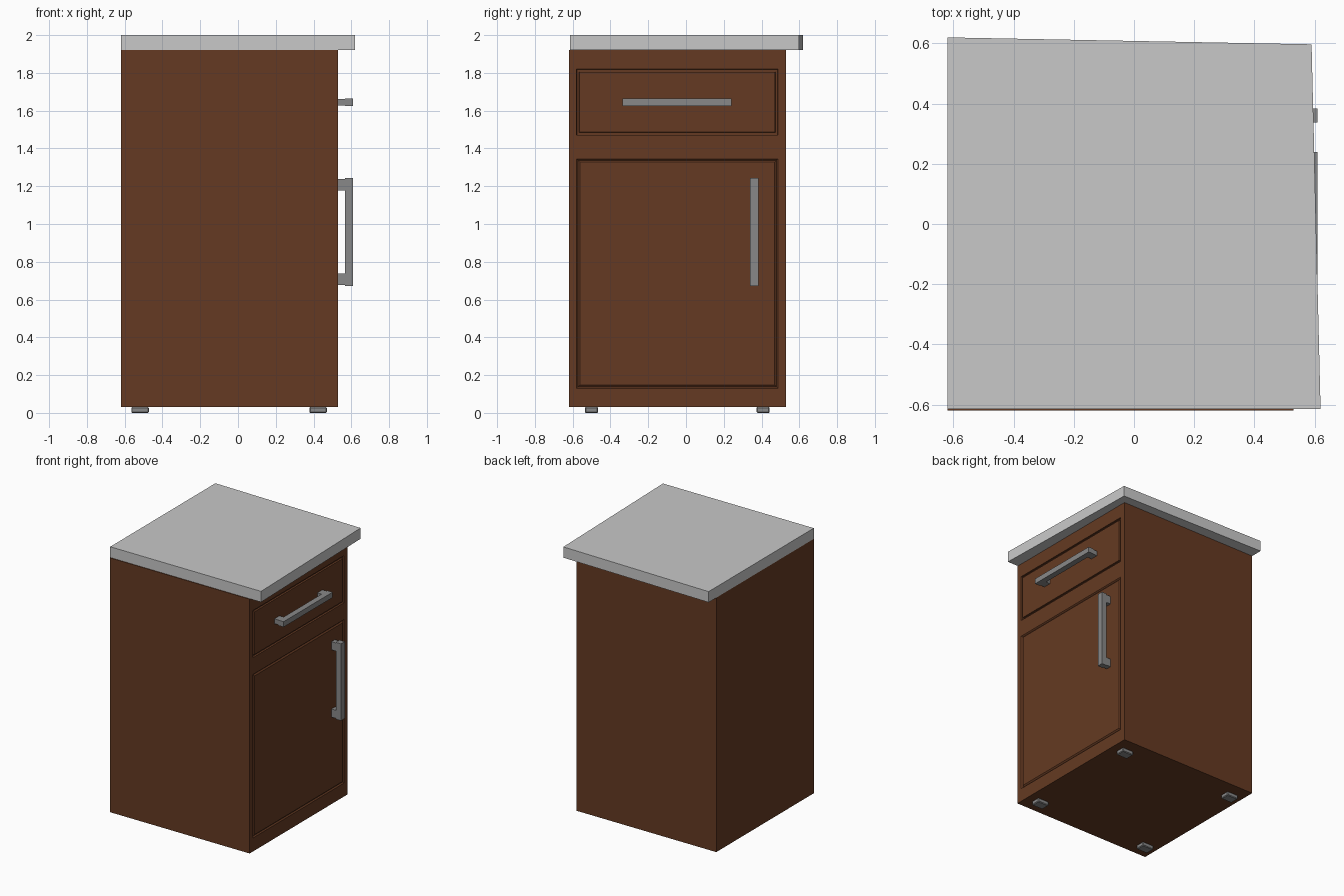
import bpy, bmesh
from mathutils import Vector

if "Cube" in bpy.data.objects:
    bpy.data.objects.remove(bpy.data.objects["Cube"])


def material(name, rgb):
    m = bpy.data.materials.new(name)
    m.use_nodes = True
    colour = (*rgb, 1)
    m.diffuse_color = colour
    m.node_tree.nodes["Principled BSDF"].inputs["Base Color"].default_value = colour
    return m


wood = material("brown wood", (0.13, 0.042, 0.016))
stone = material("pale stone", (0.58, 0.58, 0.58))
metal = material("grey metal", (0.25, 0.25, 0.25))


def finish(bm, name, mat):
    bmesh.ops.recalc_face_normals(bm, faces=bm.faces)
    mesh = bpy.data.meshes.new(name)
    bm.to_mesh(mesh)
    bm.free()
    mesh.materials.append(mat)
    obj = bpy.data.objects.new(name, mesh)
    bpy.context.collection.objects.link(obj)
    return obj


def add_box(bm, lo, hi):
    lo, hi = Vector(lo), Vector(hi)
    verts = bmesh.ops.create_cube(bm, size=1)["verts"]
    bmesh.ops.scale(bm, vec=hi - lo, verts=verts)
    bmesh.ops.translate(bm, vec=(lo + hi) / 2, verts=verts)


def boxes(name, mat, spans):
    bm = bmesh.new()
    for lo, hi in spans:
        add_box(bm, lo, hi)
    return finish(bm, name, mat)


# Cabinet body, with the drawer and door outlines cut into its door side
FACE = 0.53
bm = bmesh.new()
add_box(bm, (-0.62, -0.62, 0.03), (FACE, FACE, 1.92))


def front_faces():
    return [f for f in bm.faces if f.calc_center_median().x > FACE - 0.001]


def split(axis, positions):
    for p in positions:
        faces = front_faces()
        geom = faces + list({e for f in faces for e in f.edges} | {v for f in faces for v in f.verts})
        co, normal = Vector(), Vector()
        co[axis], normal[axis] = p, 1
        bmesh.ops.bisect_plane(bm, geom=geom, plane_co=co, plane_no=normal)


split(1, (-0.58, 0.487))
split(2, (0.13, 1.345, 1.47, 1.82))


def panel(z, steps):
    face = min(front_faces(), key=lambda f: (f.calc_center_median() - Vector((FACE, -0.046, z))).length)
    for thickness, depth in steps:
        bmesh.ops.inset_individual(bm, faces=[face], thickness=thickness, depth=depth,
                                   use_even_offset=True)


# Square groove round the drawer, shallow sloped groove round the door
panel(1.645, ((0.002, -0.012), (0.012, 0), (0.002, 0.012)))
panel(0.74, ((0.008, -0.008), (0.01, 0.008)))
finish(bm, "cabinet_body", wood)

# Countertop, slightly out of square and overhanging on two sides
bm = bmesh.new()
outline = [(-0.62, -0.615), (0.62, -0.615), (0.59, 0.597), (-0.62, 0.62)]
base = bm.faces.new([bm.verts.new((x, y, 1.92)) for x, y in outline])
slab = bmesh.ops.extrude_face_region(bm, geom=[base])
bmesh.ops.translate(bm, vec=(0, 0, 0.08),
                    verts=[g for g in slab["geom"] if isinstance(g, bmesh.types.BMVert)])
finish(bm, "countertop", stone)

# Bar handles, each on two posts
BAR_IN, BAR_OUT = 0.567, 0.61
boxes("drawer_handle", metal,
      [((BAR_IN, -0.335, 1.625), (BAR_OUT, 0.24, 1.665))]
      + [((FACE - 0.01, y, 1.627), (BAR_IN, y + 0.06, 1.663)) for y in (-0.33, 0.175)])
boxes("door_handle", metal,
      [((BAR_IN, 0.338, 0.672), (BAR_OUT, 0.383, 1.243))]
      + [((FACE - 0.01, 0.34, z), (BAR_IN, 0.381, z + 0.06)) for z in (0.677, 1.177)])

# Four small feet with softened edges
feet = boxes("feet", metal, [((x, y, 0), (x + 0.093, y + 0.07, 0.031))
                             for x in (-0.565, 0.378) for y in (-0.535, 0.373)])
bevel = feet.modifiers.new("softened edges", "BEVEL")
bevel.width = 0.005
bevel.segments = 1
